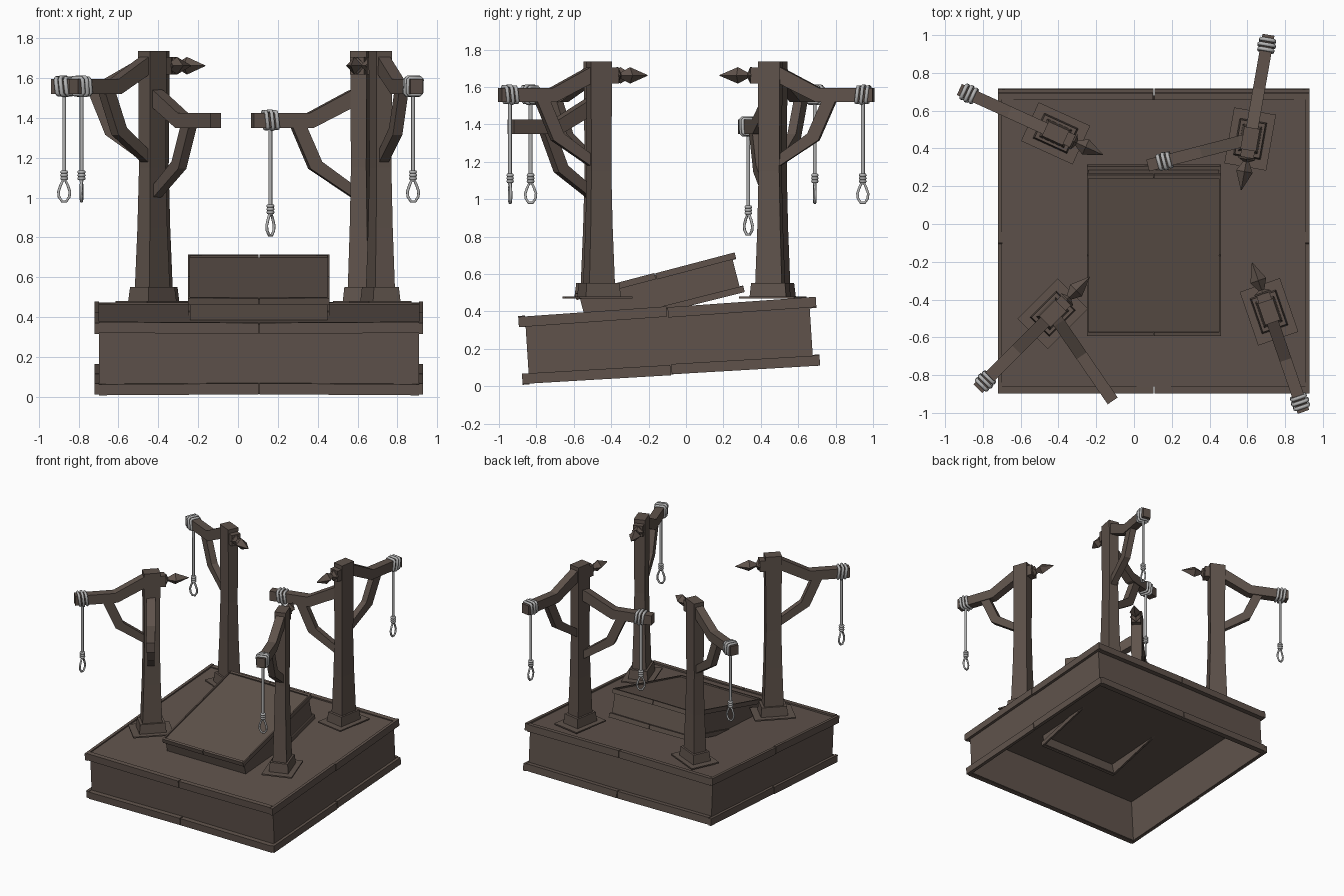
import bpy, bmesh, math
from mathutils import Matrix, Vector

if "Cube" in bpy.data.objects:
    bpy.data.objects.remove(bpy.data.objects["Cube"])


def material(name, rgb):
    m = bpy.data.materials.new(name)
    m.diffuse_color = (*rgb, 1)
    m.use_nodes = True
    m.node_tree.nodes["Principled BSDF"].inputs["Base Color"].default_value = m.diffuse_color
    return m


WOOD = material("dark_brown_wood", (0.115, 0.086, 0.071))
ROPE = material("grey_rope", (0.45, 0.45, 0.45))


def finish(name, bm, mat, matrix):
    bmesh.ops.recalc_face_normals(bm, faces=bm.faces)
    me = bpy.data.meshes.new(name)
    bm.to_mesh(me)
    bm.free()
    me.materials.append(mat)
    ob = bpy.data.objects.new(name, me)
    ob.matrix_world = matrix
    bpy.context.collection.objects.link(ob)
    return ob


def add_box(bm, centre, size, rot=Matrix()):
    m = Matrix.Translation(centre) @ rot @ Matrix.Diagonal((*size, 1))
    return bmesh.ops.create_cube(bm, size=1, matrix=m)["verts"]


def add_loft(bm, sections):
    """Closed skin through rings of equal point count."""
    rings = [[bm.verts.new(p) for p in ring] for ring in sections]
    n = len(rings[0])
    for a, b in zip(rings, rings[1:]):
        for i in range(n):
            bm.faces.new((a[i], a[(i + 1) % n], b[(i + 1) % n], b[i]))
    bm.faces.new(rings[0])
    bm.faces.new(rings[-1])


def rect(z, lx, ly):
    return [(sx * lx / 2, sy * ly / 2, z) for sx, sy in ((-1, -1), (1, -1), (1, 1), (-1, 1))]


def add_slab(bm, profile, width):
    """Side profile in the (reach, height) plane, given a width."""
    add_loft(bm, [[(r, s * width / 2, z) for r, z in profile] for s in (-1, 1)])


# Hollow tilted box with split edge trims
def crate(name, centre, half, tilt, trim_h, trim_x, trim_y, gap):
    hx, hy, hz = half
    matrix = Matrix.Translation(centre) @ Matrix.Rotation(math.radians(tilt), 4, 'X')
    wx, wy = hx - trim_x, hy - trim_y
    bm = bmesh.new()
    add_box(bm, (0, 0, -0.004), (2 * wx, 2 * wy, 2 * hz - 0.012))
    bottom = min(bm.faces, key=lambda f: f.calc_center_median().z)
    bmesh.ops.delete(bm, geom=[bottom], context='FACES_ONLY')
    body = finish(name + "_body", bm, WOOD, matrix)
    mod = body.modifiers.new("thickness", 'SOLIDIFY')
    mod.thickness = 0.008

    bm = bmesh.new()
    for sz in (-1, 1):
        z = sz * (hz - trim_h / 2)
        for side in (-1, 1):
            for part in (-1, 1):
                wob = math.radians(0.35 * part * side * sz)
                add_box(bm, (part * (wx + gap) / 2, side * (hy - trim_y / 2), z),
                        (wx - gap, trim_y, trim_h), Matrix.Rotation(wob, 4, 'Y'))
                add_box(bm, (side * (hx - trim_x / 2), part * (hy + gap) / 2, z),
                        (trim_x, hy - gap, trim_h), Matrix.Rotation(0.35 * math.radians(sz), 4, 'X'))
    finish(name + "_trim", bm, WOOD, matrix)


crate("platform", (0.105, -0.090, 0.243), (0.825, 0.797, 0.182), 3.7, 0.055, 0.022, 0.036, 0.003)
crate("upper_step", (0.105, -0.140, 0.500), (0.355, 0.441, 0.108), 14.4, 0.034, 0.010, 0.020, 0.002)


# Bevelled curves turned into one rope mesh
def rope_mesh(name, paths, matrix):
    cu = bpy.data.curves.new(name, 'CURVE')
    cu.dimensions = '3D'
    cu.bevel_depth = 1.0
    cu.bevel_resolution = 1
    cu.use_fill_caps = True
    for pts, radius, cyclic in paths:
        sp = cu.splines.new('POLY')
        sp.points.add(len(pts) - 1)
        for p, co in zip(sp.points, pts):
            p.co = (*co, 1)
            p.radius = radius
        sp.use_cyclic_u = cyclic
    tmp = bpy.data.objects.new(name + "_curve", cu)
    bpy.context.collection.objects.link(tmp)
    bpy.context.view_layer.update()
    me = bpy.data.meshes.new_from_object(tmp.evaluated_get(bpy.context.evaluated_depsgraph_get()))
    bpy.data.objects.remove(tmp)
    me.materials.clear()
    me.materials.append(ROPE)
    ob = bpy.data.objects.new(name, me)
    ob.matrix_world = matrix
    bpy.context.collection.objects.link(ob)


# Rope: wraps on the arm, hanging line, knot and loop
def hanging_rope(name, matrix, turn, reach=0.503):
    paths = []
    oct_ = [(-1, -.75), (-.75, -1), (.75, -1), (1, -.75), (1, .75), (.75, 1), (-.75, 1), (-1, .75)]
    for k, swell in ((-1, 0.95), (0, 1.05), (1, 0.96)):
        paths.append(([(reach + k * 0.026 + 0.005 * v, u * 0.038 * swell, 1.559 + v * 0.043 * swell)
                       for u, v in oct_], 0.0105, True))
    paths.append(([(reach, 0, 1.525), (reach, 0, 1.08)], 0.0105, False))
    for k in range(3):
        ring = [(reach + 0.012 * math.cos(a), 0.012 * math.sin(a), 1.128 - 0.016 * k)
                for a in (i * math.pi / 4 for i in range(8))]
        paths.append((ring, 0.0095, True))
    c, s = math.cos(turn), math.sin(turn)
    half = [(0.006, 1.088), (0.018, 1.062), (0.029, 1.030), (0.026, 1.004), (0.011, 0.981)]
    drop = half + [(-u, z) for u, z in reversed(half)]
    paths.append(([(reach + u * c, u * s, z) for u, z in drop], 0.0075, True))
    rope_mesh(name, paths, matrix)


# Bent arm with its angled brace
def arm(name, matrix):
    bm = bmesh.new()
    add_slab(bm, [(0.0, 1.725), (0.06, 1.705), (0.27, 1.595), (0.56, 1.595),
                  (0.56, 1.52), (0.25, 1.52), (0.06, 1.615), (0.0, 1.64)], 0.064)
    add_slab(bm, [(0.36, 1.53), (0.265, 1.315), (0.05, 1.175), (0.0, 1.155),
                  (0.0, 1.220), (0.05, 1.240), (0.205, 1.350), (0.285, 1.53)], 0.05)
    finish(name, bm, WOOD, matrix)


def post(name, x, y, angle, loop_angle, second=None):
    at = Matrix.Translation((x, y, 0))
    m = at @ Matrix.Rotation(math.radians(angle), 4, 'Z')
    # Base plate, plinth and tapered shaft
    bm = bmesh.new()
    add_box(bm, (0, 0, 0.475), (0.30, 0.225, 0.010))
    add_loft(bm, [rect(0.478, 0.198, 0.146), rect(0.552, 0.184, 0.132)])
    add_loft(bm, [rect(0.55, 0.144, 0.104), rect(0.85, 0.124, 0.088),
                  rect(1.15, 0.112, 0.078), rect(1.735, 0.120, 0.084)])
    finish(name + "_shaft", bm, WOOD, m)
    # Collar block, flange and spike on the back of the post
    bm = bmesh.new()
    add_box(bm, (-0.074, 0, 1.662), (0.052, 0.072, 0.086))
    add_loft(bm, [[(-r, h, 1.662), (-r, 0, 1.662 + h), (-r, -h, 1.662), (-r, 0, 1.662 - h)]
                  for r, h in ((0.098, 0.044), (0.108, 0.044), (0.122, 0.016),
                               (0.175, 0.044), (0.275, 0.002))])
    finish(name + "_spike", bm, WOOD, m)
    arm(name + "_arm", m)
    hanging_rope(name + "_rope", m, math.radians(loop_angle - angle))
    # Optional lower arm, with or without a rope
    if second:
        a2, roped = second
        m2 = at @ Matrix.Translation((0, 0, -0.17)) @ Matrix.Rotation(math.radians(a2), 4, 'Z')
        arm(name + "_lower_arm", m2)
        if roped:
            hanging_rope(name + "_lower_rope", m2, math.radians(50 - a2), 0.467)


post("back_left_post", -0.415, 0.48, 155.5, 5)
post("back_right_post", 0.615, 0.45, 80, 85, (194.5, True))
post("front_left_post", -0.43, -0.475, 225, 85, (-55.5, False))
post("front_right_post", 0.715, -0.465, -71, 10)
